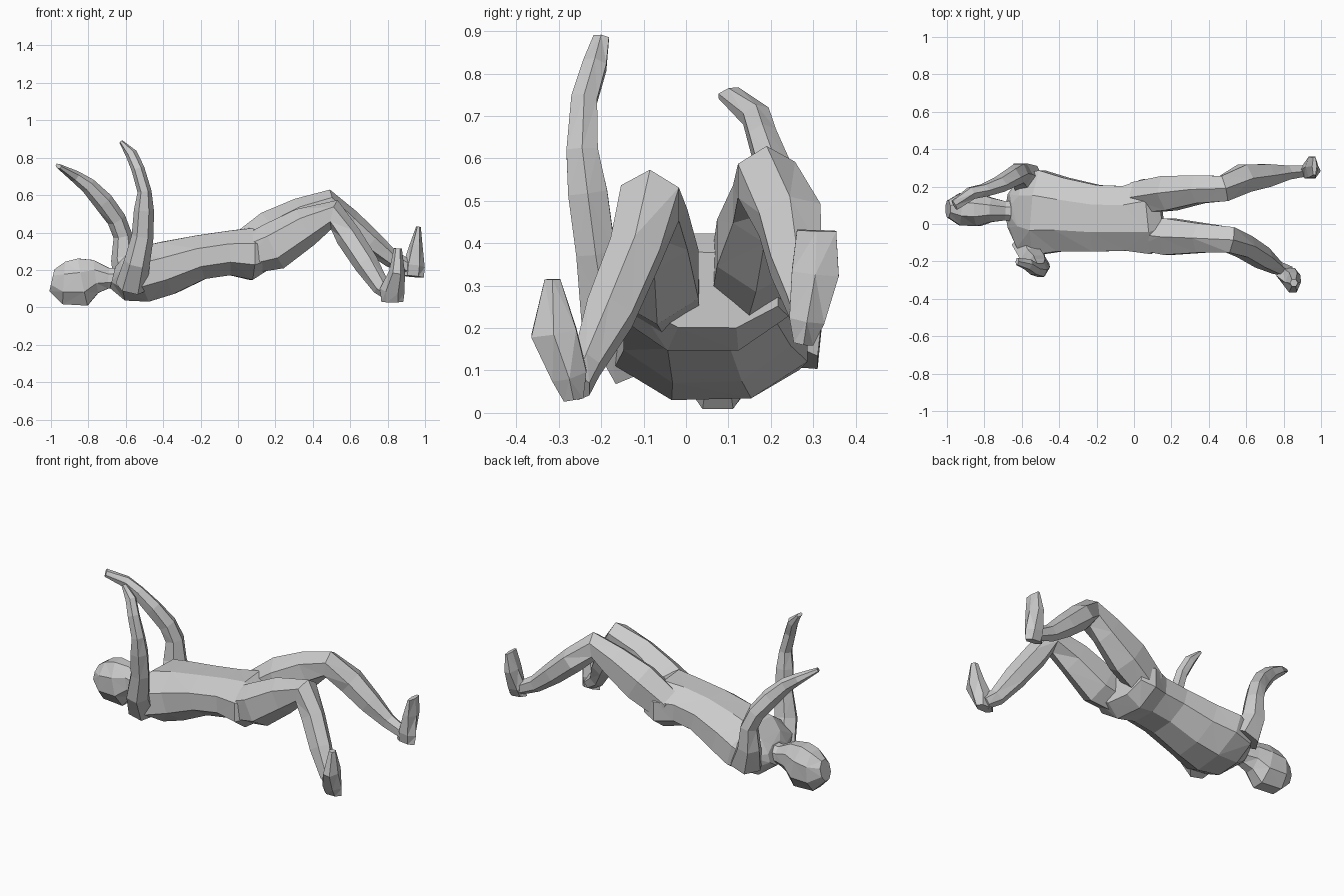
import bpy, bmesh, math
from mathutils import Vector

def loft(name, n, sections):
    """Skin n-sided rings (x, y, z, half width along y, half depth) along a path."""
    bm = bmesh.new()
    pts = [Vector(s[:3]) for s in sections]
    rings = []
    for i, s in enumerate(sections):
        t = (pts[min(i + 1, len(pts) - 1)] - pts[max(i - 1, 0)]).normalized()
        up = t.cross(Vector((0, 1, 0))).normalized()
        side = up.cross(t)
        ring = []
        for k in range(n):
            a = 2 * math.pi * (k + 0.5) / n
            ring.append(bm.verts.new(pts[i] + 1.07 * (side * math.cos(a) * s[3] + up * math.sin(a) * s[4])))
        rings.append(ring)
    for a, b in zip(rings, rings[1:]):
        for k in range(n):
            j = (k + 1) % n
            bm.faces.new((a[k], a[j], b[j], b[k]))
    bm.faces.new(rings[0])
    bm.faces.new(rings[-1])
    # irregular faceted look
    bmesh.ops.triangulate(bm, faces=bm.faces[:], quad_method='SHORT_EDGE')
    bmesh.ops.recalc_face_normals(bm, faces=bm.faces[:])
    me = bpy.data.meshes.new(name)
    bm.to_mesh(me)
    bm.free()
    ob = bpy.data.objects.new(name, me)
    bpy.context.collection.objects.link(ob)
    return ob

# Torso, shoulders to hips
loft("torso", 8, [
    (-.67, .07, .16, .09, .06), (-.61, .07, .145, .20, .11), (-.51, .06, .175, .23, .15),
    (-.38, .05, .21, .20, .145), (-.20, .03, .268, .18, .12), (-.05, .03, .29, .175, .12),
    (.07, .04, .285, .205, .14), (.15, .05, .29, .17, .09)])

# Head and neck
loft("head", 8, [
    (-.995, .08, .145, .045, .06), (-.93, .08, .13, .088, .115), (-.83, .075, .135, .088, .13),
    (-.76, .075, .165, .065, .09), (-.69, .07, .155, .052, .055), (-.60, .065, .155, .06, .06)])

# Arms, shoulder to fingertips
loft("right_arm", 6, [
    (-.57, -.11, .11, .07, .08), (-.54, -.19, .24, .065, .065), (-.51, -.213, .38, .05, .055),
    (-.503, -.232, .52, .05, .05), (-.50, -.245, .62, .04, .035), (-.535, -.24, .74, .033, .033),
    (-.57, -.215, .82, .03, .03), (-.625, -.2, .885, .02, .01)])
loft("left_arm", 6, [
    (-.57, .23, .14, .09, .09), (-.61, .265, .26, .065, .065), (-.615, .27, .38, .055, .048),
    (-.65, .25, .47, .05, .048), (-.72, .21, .565, .042, .05), (-.80, .18, .65, .035, .04),
    (-.87, .165, .70, .035, .03), (-.96, .10, .755, .03, .012)])

# Legs, hip to ankle
loft("right_leg", 6, [
    (.02, -.05, .27, .09, .09), (.19, -.068, .325, .105, .12), (.36, -.075, .43, .085, .10),
    (.515, -.085, .495, .075, .075), (.59, -.12, .38, .065, .065), (.685, -.18, .235, .06, .062),
    (.765, -.235, .11, .035, .045), (.83, -.255, .06, .03, .035)])
loft("left_leg", 6, [
    (.02, .14, .29, .09, .10), (.19, .165, .395, .10, .12), (.35, .185, .49, .08, .095),
    (.48, .19, .55, .075, .075), (.59, .245, .455, .08, .068), (.71, .26, .35, .065, .06),
    (.82, .275, .26, .04, .045), (.93, .285, .205, .03, .035)])

# Feet, heel up to toes
loft("right_foot", 6, [
    (.825, -.265, .03, .025, .055), (.825, -.275, .09, .045, .062),
    (.85, -.312, .19, .058, .04), (.855, -.315, .315, .02, .02)])
loft("left_foot", 6, [
    (.935, .277, .165, .025, .055), (.94, .285, .22, .045, .055),
    (.952, .305, .33, .06, .033), (.965, .308, .43, .05, .012)])
